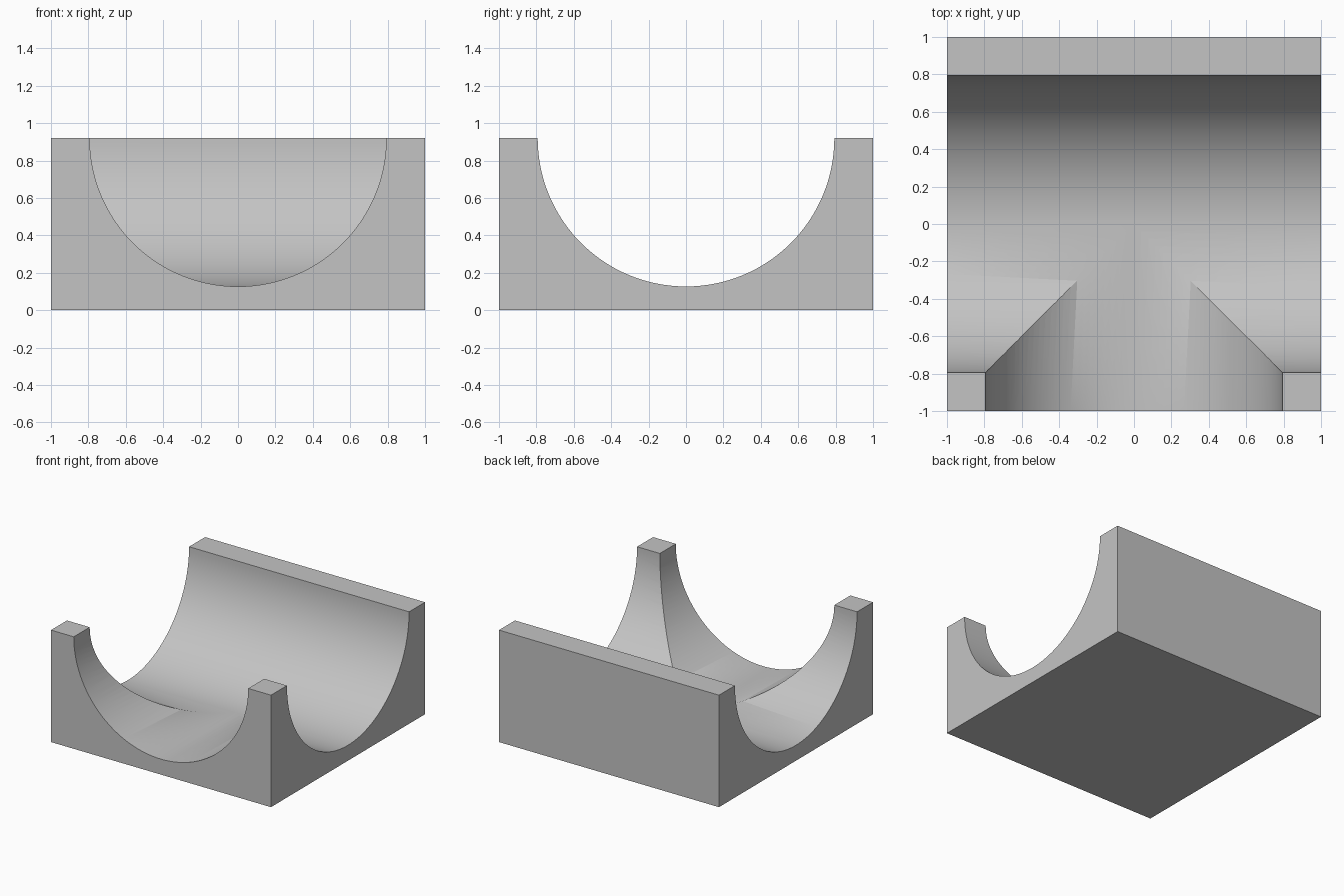
import bpy
import math

old = bpy.data.objects.get("Cube")
if old:
    bpy.data.objects.remove(old, do_unlink=True)

HEIGHT = 0.92
RADIUS = 0.793

grey = bpy.data.materials.new("light grey")
grey.use_nodes = True
colour = (0.55, 0.55, 0.55, 1)
grey.diffuse_color = colour
grey.node_tree.nodes["Principled BSDF"].inputs["Base Color"].default_value = colour

# Solid block
bpy.ops.mesh.primitive_cube_add(size=1, location=(0, 0, HEIGHT / 2))
block = bpy.context.object
block.name = "saddle_block"
block.scale = (2, 2, HEIGHT)
bpy.ops.object.transform_apply(location=True, rotation=True, scale=True)
block.data.materials.append(grey)


def carve(name, length, location, rotation):
    """Cut a half-round channel whose axis lies on the block's top."""
    bpy.ops.mesh.primitive_cylinder_add(vertices=128, radius=RADIUS, depth=length,
                                        location=location, rotation=rotation)
    cutter = bpy.context.object
    cutter.name = name
    bpy.ops.object.transform_apply(location=True, rotation=True, scale=True)
    cutter.data.materials.append(grey)
    cutter.hide_render = True
    mod = block.modifiers.new(name, 'BOOLEAN')
    mod.operation = 'DIFFERENCE'
    mod.solver = 'EXACT'
    mod.object = cutter
    bpy.ops.object.select_all(action='DESELECT')
    block.select_set(True)
    bpy.context.view_layer.objects.active = block
    bpy.ops.object.modifier_apply(modifier=mod.name)
    bpy.data.objects.remove(cutter, do_unlink=True)


# Channel running through from side to side
carve("through_channel_cutter", 2.4, (0, 0, HEIGHT), (0, math.pi / 2, 0))
# Branch channel from the front to the middle
carve("branch_channel_cutter", 1.2, (0, -0.6, HEIGHT), (math.pi / 2, 0, 0))

bpy.ops.object.shade_smooth_by_angle(angle=math.radians(30))
